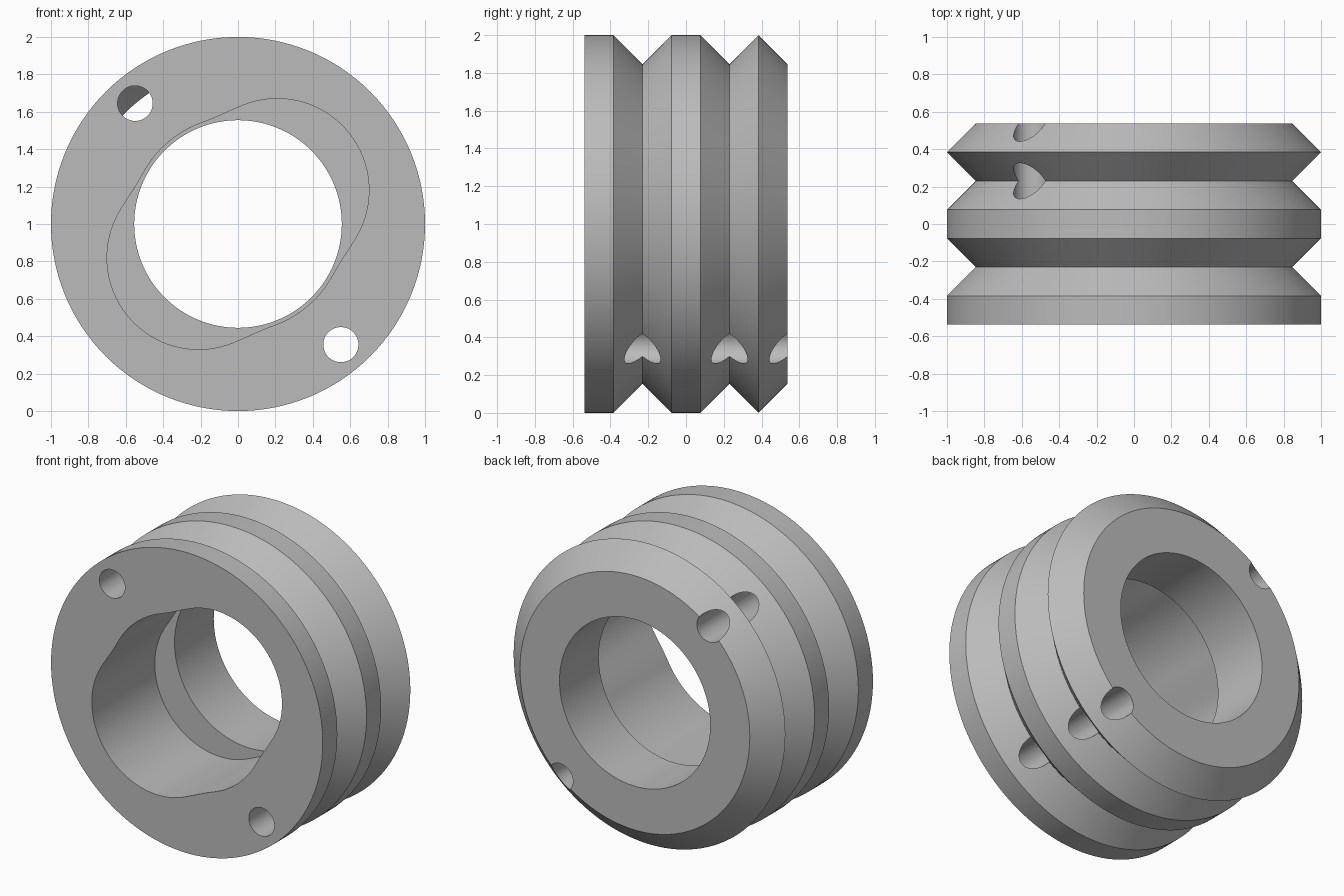
import bpy, bmesh
from math import cos, sin, pi, sqrt, radians
from mathutils import Matrix, Vector

default = bpy.data.objects.get("Cube")
if default:
    bpy.data.objects.remove(default)

CENTRE = Vector((0, 0, 1))
HALF = 0.5375            # half of the ring's depth
STEP = 2 * HALF / 7      # each land or groove flank is one step deep
BORE = 0.555
GROOVE = 0.846
POCKET_FLOOR = 0.125
AXIS = radians(40.6)     # direction of the pocket's lobes
SEGMENTS = 128

grey = bpy.data.materials.new("plain grey")
grey.use_nodes = True
colour = (0.5, 0.5, 0.5, 1)
grey.diffuse_color = colour
grey.node_tree.nodes["Principled BSDF"].inputs["Base Color"].default_value = colour


def make_object(name, bm):
    bmesh.ops.recalc_face_normals(bm, faces=bm.faces[:])
    mesh = bpy.data.meshes.new(name)
    bm.to_mesh(mesh)
    bm.free()
    mesh.materials.append(grey)
    obj = bpy.data.objects.new(name, mesh)
    bpy.context.collection.objects.link(obj)
    return obj


def lathe(name, profile):
    """Spin a closed (radius, depth) profile about the y axis."""
    bm = bmesh.new()
    rings = []
    for i in range(SEGMENTS):
        a = 2 * pi * i / SEGMENTS
        rings.append([bm.verts.new(CENTRE + Vector((r * cos(a), y, r * sin(a))))
                      for r, y in profile])
    n = len(profile)
    for i, ring in enumerate(rings):
        following = rings[(i + 1) % SEGMENTS]
        for j in range(n):
            k = (j + 1) % n
            bm.faces.new((ring[j], ring[k], following[k], following[j]))
    return make_object(name, bm)


def prism(name, outline, y0, y1):
    """Extrude an (x, z) outline along y."""
    bm = bmesh.new()
    face = bm.faces.new([bm.verts.new(CENTRE + Vector((x, y0, z))) for x, z in outline])
    result = bmesh.ops.extrude_face_region(bm, geom=[face])
    moved = [v for v in result["geom"] if isinstance(v, bmesh.types.BMVert)]
    bmesh.ops.translate(bm, verts=moved, vec=(0, y1 - y0, 0))
    return make_object(name, bm)


def pocket_radius(phi):
    """Two round lobes blended softly into a slightly oversize bore."""
    offset, lobe_r, waist, soft = 0.277, 0.49, 0.575, 0.06
    lobe = offset * abs(cos(phi)) + sqrt(lobe_r ** 2 - (offset * sin(phi)) ** 2)
    blend = max(soft - abs(lobe - waist), 0) / soft
    return max(lobe, waist) + blend ** 2 * soft / 4


# Grooved ring: outer lands and V grooves, then the bore
radii = [1, 1, GROOVE, 1, 1, GROOVE, 1, GROOVE]
profile = [(r, -HALF + i * STEP) for i, r in enumerate(radii)]
profile += [(BORE, HALF), (BORE, -HALF)]
ring = lathe("grooved_ring", profile)

# Two-lobed pocket open to the front
angles = [2 * pi * i / SEGMENTS for i in range(SEGMENTS)]
outline = [(pocket_radius(a - AXIS) * cos(a), pocket_radius(a - AXIS) * sin(a))
           for a in angles]
cutters = [prism("pocket_cutter", outline, -HALF - 0.1, POCKET_FLOOR)]

# Pair of through holes opposite each other
for side in (-1, 1):
    hole = [(side * 0.55 + 0.094 * cos(a), -side * 0.645 + 0.094 * sin(a))
            for a in angles[::3]]
    cutters.append(prism("hole_cutter", hole, -HALF - 0.1, HALF + 0.1))

bpy.ops.object.select_all(action="DESELECT")
bpy.context.view_layer.objects.active = ring
ring.select_set(True)
for cutter in cutters:
    cutter.hide_render = True
    mod = ring.modifiers.new("cut", "BOOLEAN")
    mod.operation = "DIFFERENCE"
    mod.solver = "EXACT"
    mod.object = cutter
    bpy.ops.object.modifier_apply(modifier=mod.name)
    bpy.data.objects.remove(cutter)

bpy.ops.object.shade_smooth_by_angle(angle=radians(25))
